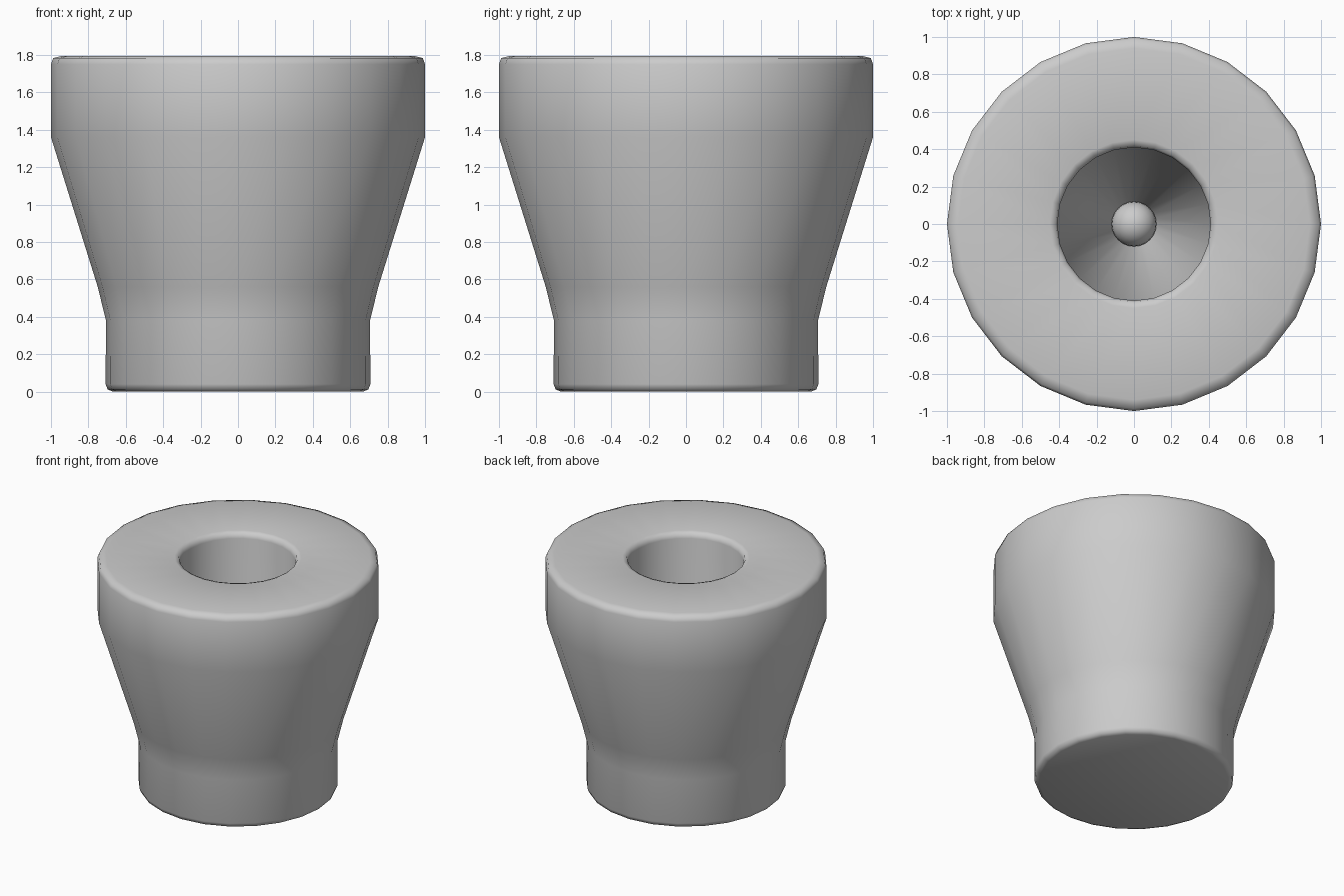
import bpy, bmesh
from math import cos, sin, pi, radians

if "Cube" in bpy.data.objects:
    bpy.data.objects.remove(bpy.data.objects["Cube"])

SIDES = 24


def lathe(name, profile):
    """Spin (radius, z) points round z; radius 0 makes a pole."""
    bm = bmesh.new()
    rings = []
    for r, z in profile:
        if r == 0:
            rings.append([bm.verts.new((0, 0, z))] * SIDES)
        else:
            rings.append([bm.verts.new((r * cos(2 * pi * i / SIDES),
                                        r * sin(2 * pi * i / SIDES), z))
                          for i in range(SIDES)])
    for a, b in zip(rings, rings[1:]):
        for i in range(SIDES):
            j = (i + 1) % SIDES
            corners = list(dict.fromkeys([a[i], a[j], b[j], b[i]]))
            bm.faces.new(corners)
    bmesh.ops.recalc_face_normals(bm, faces=bm.faces)
    mesh = bpy.data.meshes.new(name)
    bm.to_mesh(mesh)
    bm.free()
    obj = bpy.data.objects.new(name, mesh)
    bpy.context.collection.objects.link(obj)
    bpy.ops.object.select_all(action='DESELECT')
    obj.select_set(True)
    bpy.context.view_layer.objects.active = obj
    bpy.ops.object.shade_smooth_by_angle(angle=radians(60))
    return obj


# Flared body: base, flare, collar, rim and tapering bore in one closed surface
lathe("body", [
    (0, 0), (0.67, 0), (0.697, 0.012), (0.708, 0.04),
    (0.706, 0.38), (0.75, 0.56), (1.0, 1.36),
    (1.0, 1.75), (0.988, 1.783), (0.94, 1.795),
    (0.45, 1.795), (0.42, 1.785), (0.41, 1.75),
    (0.41, 1.35), (0.12, 0.4), (0, 0.4),
])

# Round ball seated at the bottom of the bore
steps = 12
lathe("centre_ball", [(0, 0.3)] + [
    (0.12 * sin(pi * k / steps), 0.42 - 0.12 * cos(pi * k / steps))
    for k in range(1, steps)] + [(0, 0.54)])
